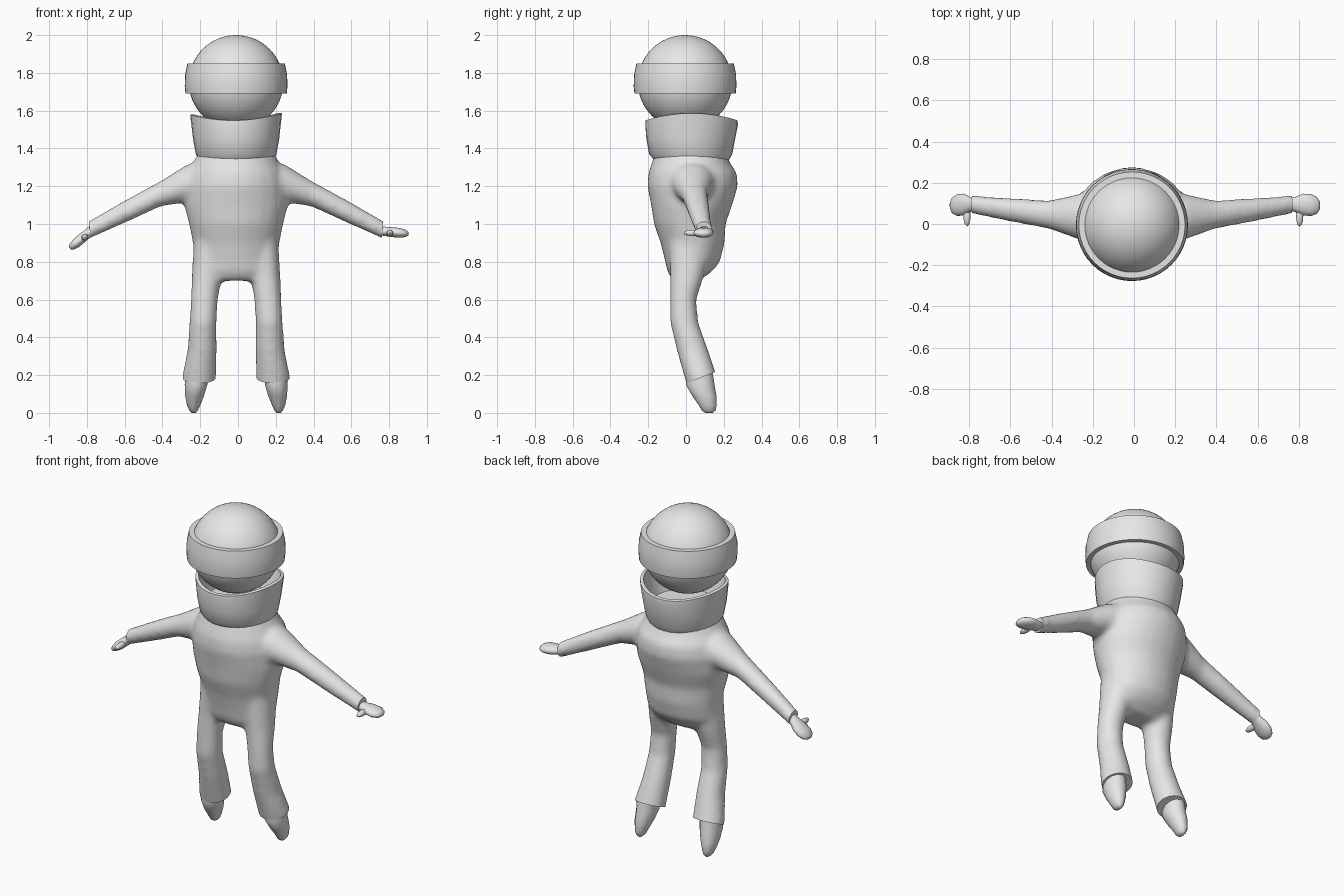
import bpy, bmesh, math
from mathutils import Vector, Matrix

cube = bpy.data.objects.get("Cube")
if cube:
    bpy.data.objects.remove(cube)

MID = -0.01  # mirror plane of the figure

grey = bpy.data.materials.new("plain_grey")
grey.use_nodes = True
grey.diffuse_color = (0.8, 0.8, 0.8, 1)
grey.node_tree.nodes["Principled BSDF"].inputs["Base Color"].default_value = (0.8, 0.8, 0.8, 1)


def loft(bm, rings, axis="z", n=24, closed=False):
    """Skin elliptical rings (x, y, z, radius_a, radius_b) stacked along an axis."""
    loops = []
    for x, y, z, a, b in rings:
        loop = []
        for i in range(n):
            t = math.tau * i / n
            c, s = a * math.cos(t), b * math.sin(t)
            loop.append(bm.verts.new((x, y + c, z + s) if axis == "x" else (x + c, y + s, z)))
        loops.append(loop)
    pairs = list(zip(loops, loops[1:]))
    if closed:
        pairs.append((loops[-1], loops[0]))
    else:
        bm.faces.new(loops[0][::-1])
        bm.faces.new(loops[-1])
    for p, q in pairs:
        for i in range(n):
            j = (i + 1) % n
            bm.faces.new((p[i], p[j], q[j], q[i]))


def finish(name, bm, angle=40):
    bmesh.ops.recalc_face_normals(bm, faces=bm.faces)
    me = bpy.data.meshes.new(name)
    bm.to_mesh(me)
    bm.free()
    ob = bpy.data.objects.new(name, me)
    bpy.context.collection.objects.link(ob)
    me.materials.append(grey)
    bpy.ops.object.select_all(action="DESELECT")
    ob.select_set(True)
    bpy.context.view_layer.objects.active = ob
    bpy.ops.object.shade_smooth_by_angle(angle=math.radians(angle))
    return ob


# Suit: torso, arms and legs blended into one skin
bm = bmesh.new()
loft(bm, [(MID, y, z, a, b) for z, y, a, b in (
    (0.70, 0.00, 0.17, 0.07), (0.75, 0.02, 0.205, 0.12), (0.80, 0.035, 0.22, 0.145),
    (0.90, 0.035, 0.23, 0.17), (1.00, 0.02, 0.25, 0.19), (1.10, 0.03, 0.275, 0.215),
    (1.20, 0.035, 0.275, 0.24), (1.27, 0.035, 0.26, 0.235), (1.33, 0.025, 0.225, 0.205),
    (1.38, 0.025, 0.20, 0.19))])
for s in (1, -1):
    loft(bm, [(MID + s * x, y, z, a, b) for x, y, z, a, b in (
        (0.12, 0.03, 1.22, 0.16, 0.12), (0.26, 0.035, 1.215, 0.11, 0.10),
        (0.40, 0.045, 1.16, 0.07, 0.068), (0.60, 0.07, 1.06, 0.057, 0.06),
        (0.78, 0.095, 0.968, 0.045, 0.048), (0.86, 0.105, 0.928, 0.045, 0.046))], "x")
    loft(bm, [(MID + s * x, y, z, a, b) for x, y, z, a, b in (
        (0.14, 0.02, 0.90, 0.085, 0.11), (0.155, 0.005, 0.72, 0.08, 0.09),
        (0.168, -0.015, 0.60, 0.072, 0.07), (0.175, -0.01, 0.48, 0.072, 0.075),
        (0.18, 0.035, 0.33, 0.078, 0.084), (0.195, 0.075, 0.20, 0.09, 0.087),
        (0.20, 0.105, 0.10, 0.092, 0.087))])
suit = finish("suit", bm)
remesh = suit.modifiers.new("blend", "REMESH")
remesh.mode, remesh.voxel_size = "VOXEL", 0.015
soften = suit.modifiers.new("soften", "SMOOTH")
soften.factor, soften.iterations = 0.5, 12
baked = bpy.data.meshes.new_from_object(suit.evaluated_get(bpy.context.evaluated_depsgraph_get()))
bpy.data.objects.remove(suit)
bm = bmesh.new()
bm.from_mesh(baked)


def trim(point, normal):
    cut = bmesh.ops.bisect_plane(bm, geom=bm.verts[:] + bm.edges[:] + bm.faces[:],
                                 plane_co=point, plane_no=normal, clear_outer=True)
    edges = [e for e in cut["geom_cut"] if isinstance(e, bmesh.types.BMEdge)]
    bmesh.ops.holes_fill(bm, edges=edges)


# Crisp cuffs and slanted trouser hems
for s in (1, -1):
    trim((MID + s * 0.775, 0, 0.97), (s, 0, -0.1))
trim((0, 0.075, 0.185), (0, 0.4, -1))
finish("suit", bm)

# Boots and mittens
for s, side, droop in ((1, "left", 6), (-1, "right", 40)):
    bm = bmesh.new()
    loft(bm, [(MID + s * x, y, z, a, b) for x, y, z, a, b in (
        (0.21, 0.075, 0.22, 0.06, 0.065), (0.212, 0.075, 0.15, 0.06, 0.076),
        (0.22, 0.097, 0.09, 0.05, 0.064), (0.225, 0.115, 0.04, 0.035, 0.047),
        (0.225, 0.12, 0.012, 0.022, 0.036), (0.225, 0.122, 0.0, 0.011, 0.02))], n=12)
    finish(side + "_boot", bm, 50)

    bm = bmesh.new()
    loft(bm, [(x, y, 0, a, b) for x, y, a, b in (
        (-0.03, 0.0, 0.03, 0.025), (0.02, 0.0, 0.036, 0.025), (0.06, 0.0, 0.052, 0.027),
        (0.10, -0.003, 0.054, 0.026), (0.13, -0.005, 0.04, 0.019), (0.143, -0.005, 0.018, 0.009))],
        "x", 14)
    thumb = Matrix.Translation((0.045, -0.055, -0.006)) @ Matrix.Diagonal((0.018, 0.052, 0.017, 1))
    bmesh.ops.create_uvsphere(bm, u_segments=12, v_segments=8, radius=1, matrix=thumb)
    bm.transform(Matrix.Translation((MID + s * 0.77, 0.095, 0.963))
                 @ Matrix.Diagonal((s, 1, 1, 1))
                 @ Matrix.Rotation(math.radians(droop), 4, "Y"))
    finish(side + "_mitten", bm, 60)

# Open collar with a wavy rim
bm = bmesh.new()
loft(bm, [(MID, y, z, a, b) for z, y, a, b in (
    (1.335, 0.03, 0.195, 0.195), (1.37, 0.025, 0.213, 0.22), (1.45, 0.025, 0.228, 0.235),
    (1.54, 0.03, 0.24, 0.245), (1.565, 0.03, 0.243, 0.243), (1.568, 0.03, 0.225, 0.225),
    (1.50, 0.03, 0.205, 0.205), (1.43, 0.03, 0.185, 0.185))], n=32)
for v in bm.verts:
    if v.co.z > 1.52:
        t = math.atan2(v.co.y - 0.03, v.co.x - MID)
        v.co.z += 0.017 * math.cos(2 * t) + 0.004 * math.cos(t)
finish("collar", bm)

# Round helmet
bm = bmesh.new()
bmesh.ops.create_uvsphere(bm, u_segments=48, v_segments=32, radius=0.25,
                          matrix=Matrix.Translation((MID, -0.005, 1.75)))
finish("helmet", bm)

# Raised band around the helmet
bm = bmesh.new()
loft(bm, [(MID, -0.005, z, r, r) for z, r in (
    (1.69, 0.235), (1.69, 0.268), (1.73, 0.272), (1.79, 0.27), (1.85, 0.258), (1.85, 0.22))],
    n=48, closed=True)
finish("helmet_band", bm)
